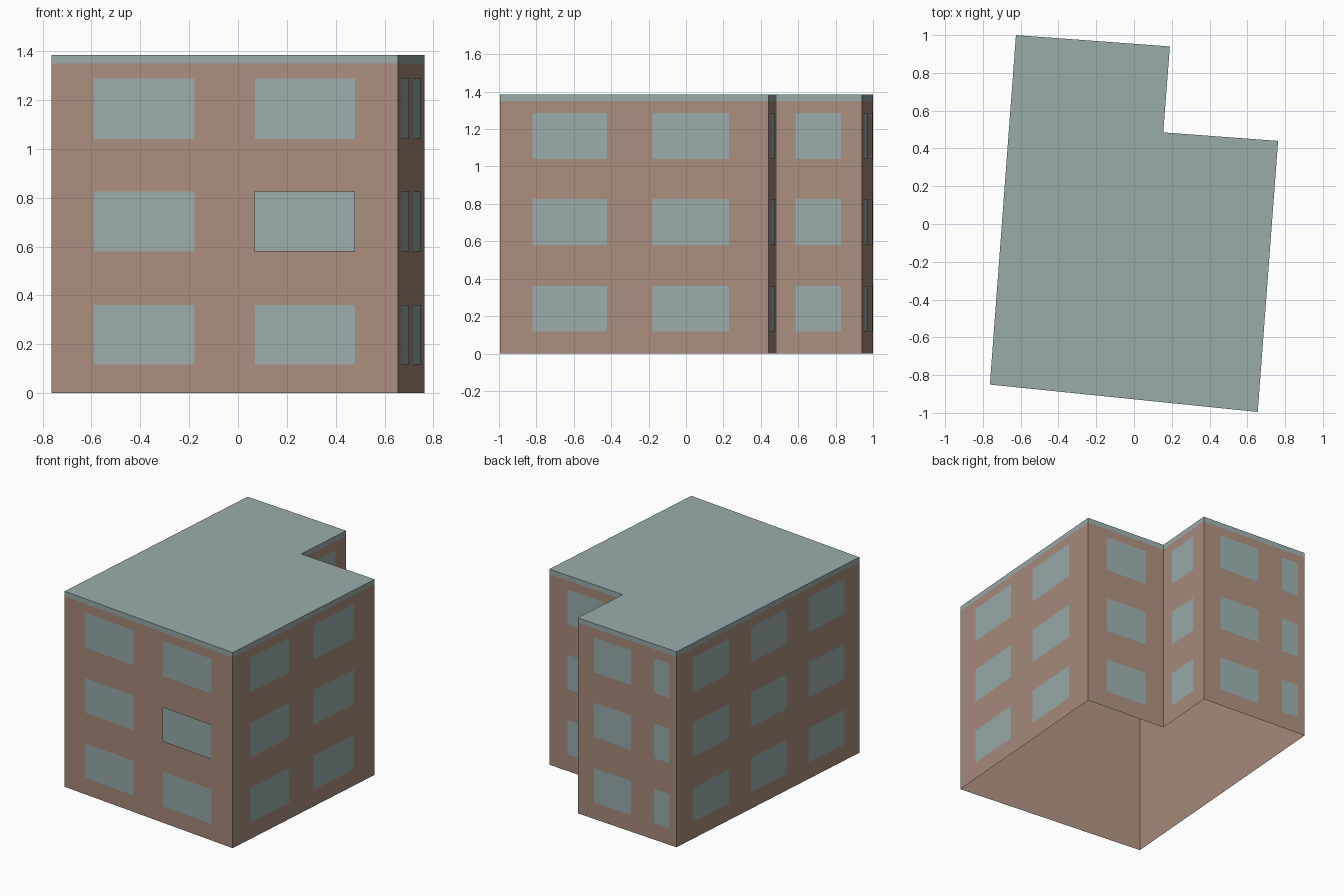
import bpy
from mathutils import Vector

cube = bpy.data.objects.get("Cube")
if cube:
    bpy.data.objects.remove(cube, do_unlink=True)


def material(name, rgb):
    mat = bpy.data.materials.new(name)
    mat.use_nodes = True
    mat.diffuse_color = (*rgb, 1)
    mat.node_tree.nodes["Principled BSDF"].inputs["Base Color"].default_value = (*rgb, 1)
    return mat


def mesh_object(name, verts, faces, mat):
    mesh = bpy.data.meshes.new(name)
    mesh.from_pydata(verts, [], faces)
    mesh.materials.append(mat)
    obj = bpy.data.objects.new(name, mesh)
    bpy.context.collection.objects.link(obj)
    return obj


brick = material("brown brick", (0.402, 0.266, 0.209))
glass = material("grey green", (0.323, 0.413, 0.407))

# Footprint, counter-clockwise from the front right corner of the plan
plan = [Vector(p) for p in ((-0.763, -0.85), (0.655, -0.995), (0.763, 0.44),
                            (0.155, 0.485), (0.19, 0.94), (-0.625, 1.0))]
count = len(plan)
EAVES, TOP = 1.35, 1.385


def ring(z):
    return [(p.x, p.y, z) for p in plan]


sides = [(i, (i + 1) % count, (i + 1) % count + count, i + count) for i in range(count)]

# Open-bottomed wall shell, then the roof slab with its edge band
mesh_object("walls", ring(0) + ring(EAVES), sides, brick)
mesh_object("roof", ring(EAVES) + ring(TOP),
            sides + [tuple(range(count, 2 * count))], glass)

# Window spans along each wall, as fractions of its length
spans = {
    "front": [(0.122, 0.412), (0.587, 0.876)],
    "left": [(0.122, 0.4), (0.568, 0.854)],
    "notch_back": [(0.25, 0.77)],
    "notch_side": [(0.22, 0.757)],
    "back": [(0.165, 0.54), (0.775, 0.93)],
    "right": [(0.088, 0.286), (0.407, 0.6), (0.72, 0.918)],
}
floors = [(0.118, 0.362), (0.58, 0.825), (1.04, 1.287)]

# Flat window panes just proud of the walls
for i, (wall, columns) in enumerate(spans.items()):
    start, end = plan[i], plan[(i + 1) % count]
    along = end - start
    out = Vector((along.y, -along.x)).normalized()
    verts, faces = [], []
    for col, (t0, t1) in enumerate(columns):
        for level, (z0, z1) in enumerate(floors):
            # One front pane stands slightly forward of the others
            forward = wall == "front" and col == 1 and level == 1
            gap = out * (0.008 if forward else 0.002)
            a, b = start + along * t0 + gap, start + along * t1 + gap
            n = len(verts)
            verts += [(a.x, a.y, z0), (b.x, b.y, z0), (b.x, b.y, z1), (a.x, a.y, z1)]
            faces.append((n, n + 1, n + 2, n + 3))
    mesh_object(wall + "_windows", verts, faces, glass)
